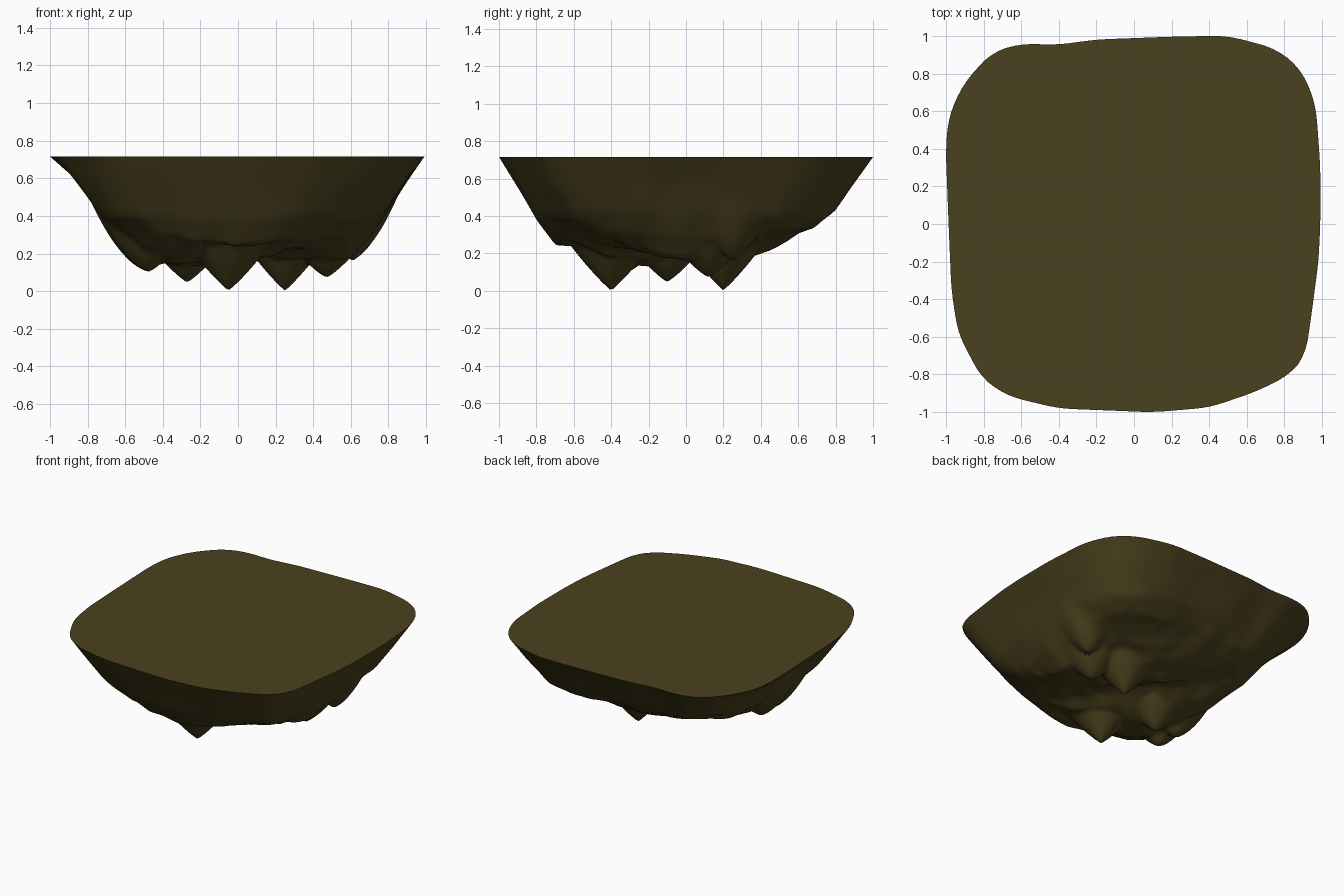
import bpy, bmesh, math
from mathutils import Vector, noise

if "Cube" in bpy.data.objects:
    bpy.data.objects.remove(bpy.data.objects["Cube"])

TOP = 0.715
SEG, RINGS = 160, 56

# Outline of the flat top, counter-clockwise from +x
OUTLINE = [(.99, 0), (.99, .3), (.965, .64), (.89, .82), (.76, .93), (.5, 1), (.2, .995),
           (-.2, .98), (-.42, .95), (-.6, .96), (-.76, .91), (-.91, .74), (-.985, .57), (-1, .4),
           (-.985, 0), (-.97, -.35), (-.935, -.58), (-.81, -.82), (-.67, -.915), (-.4, -.98),
           (.1, -1), (.4, -.975), (.65, -.89), (.83, -.8), (.91, -.7), (.94, -.5), (.98, -.2)]
POLAR = [(math.atan2(y, x) % math.tau, math.hypot(x, y)) for x, y in OUTLINE]
POLAR.append((math.tau, POLAR[0][1]))

# Underside heights from centre to rim, one row per 45 degrees from +x
STEPS = [0, .3, .45, .6, .7, .8, .9, 1]
ROWS = [[.16, .16, .16, .18, .28, .42, .58, TOP],
        [.16, .17, .24, .30, .33, .40, .55, TOP],
        [.16, .16, .21, .31, .37, .47, .60, TOP],
        [.16, .20, .27, .32, .40, .52, .63, TOP],
        [.16, .16, .17, .26, .37, .53, .63, TOP],
        [.16, .14, .15, .23, .31, .40, .55, TOP],
        [.16, .16, .17, .24, .25, .38, .55, TOP],
        [.16, .17, .20, .27, .33, .42, .56, TOP]]

# Hanging rock tips: x, y, z, slope, flare
TIPS = [(-.05, -.40, .00, .9, 1), (.25, .20, .00, .95, 1), (-.27, -.10, .045, .7, 1.5),
        (.47, .12, .07, .6, 2), (-.48, -.31, .10, .45, 3), (-.50, -.16, .11, .45, 3),
        (.61, .25, .16, .6, 3.5)]


def lerp_table(points, v):
    for (a, p), (b, q) in zip(points, points[1:]):
        if v <= b:
            return p + (q - p) * (v - a) / (b - a)
    return points[-1][1]


def segment_radius(ang):
    # Distance to the straight outline segment in this direction
    ang %= math.tau
    for (a, p), (b, q) in zip(POLAR, POLAR[1:]):
        if ang <= b:
            return p * q * math.sin(b - a) / (p * math.sin(ang - a) + q * math.sin(b - ang))
    return POLAR[-1][1]


def radius(ang):
    # Slightly rounded outline
    return sum(segment_radius(ang + d * .03) for d in (-2, -1, 0, 1, 2)) / 5


def underside(x, y, t, ang):
    k = ang / (math.pi / 4)
    i, f = int(k) % 8, k % 1
    f = f * f * (3 - 2 * f)
    z = (lerp_table(list(zip(STEPS, ROWS[i])), t) * (1 - f)
         + lerp_table(list(zip(STEPS, ROWS[(i + 1) % 8])), t) * f)
    # Hollow running diagonally between the two groups of tips
    z += .09 * math.exp(-((x + y) / .2) ** 2) * max(0, 1 - t / .75)
    # Lumps and creases, fading out towards the rim
    p = Vector((x, y, 0))
    fade = min(1, (1 - t) * 3)
    z += fade * (.03 * (abs(noise.noise(p * 4)) - .2) + .010 * noise.noise(p * 8))
    # Tips flare into the bowl and steepen so they stay local
    for tx, ty, tz, slope, flare in TIPS:
        d = math.hypot(x - tx, y - ty)
        z = min(z, tz + slope * d + flare * d * d)
    return max(z, 0)


# Island: flat top disc closed by the rocky underside
bm = bmesh.new()
rings = []
radii = [radius(math.tau * s / SEG) for s in range(SEG)]
for r in range(RINGS):
    t = 1 - r / RINGS
    ring = []
    for s in range(SEG):
        ang = math.tau * s / SEG
        x, y = radii[s] * t * math.cos(ang), radii[s] * t * math.sin(ang)
        ring.append(bm.verts.new((x, y, TOP if r == 0 else underside(x, y, t, ang))))
    rings.append(ring)
centre = bm.verts.new((0, 0, underside(0, 0, 0, 0)))
for a, b in zip(rings, rings[1:]):
    for s in range(SEG):
        n = (s + 1) % SEG
        bm.faces.new((a[s], b[s], b[n], a[n]))
for s in range(SEG):
    bm.faces.new((rings[-1][s], centre, rings[-1][(s + 1) % SEG]))
bm.faces.new(rings[0])
bmesh.ops.recalc_face_normals(bm, faces=bm.faces)
mesh = bpy.data.meshes.new("floating_island")
bm.to_mesh(mesh)
bm.free()

earth = bpy.data.materials.new("dark earth brown")
earth.diffuse_color = (.070, .053, .013, 1)
earth.use_nodes = True
earth.node_tree.nodes["Principled BSDF"].inputs["Base Color"].default_value = earth.diffuse_color
mesh.materials.append(earth)
island = bpy.data.objects.new("floating_island", mesh)
bpy.context.collection.objects.link(island)
bpy.context.view_layer.objects.active = island
island.select_set(True)
bpy.ops.object.shade_smooth_by_angle(angle=math.radians(40))
